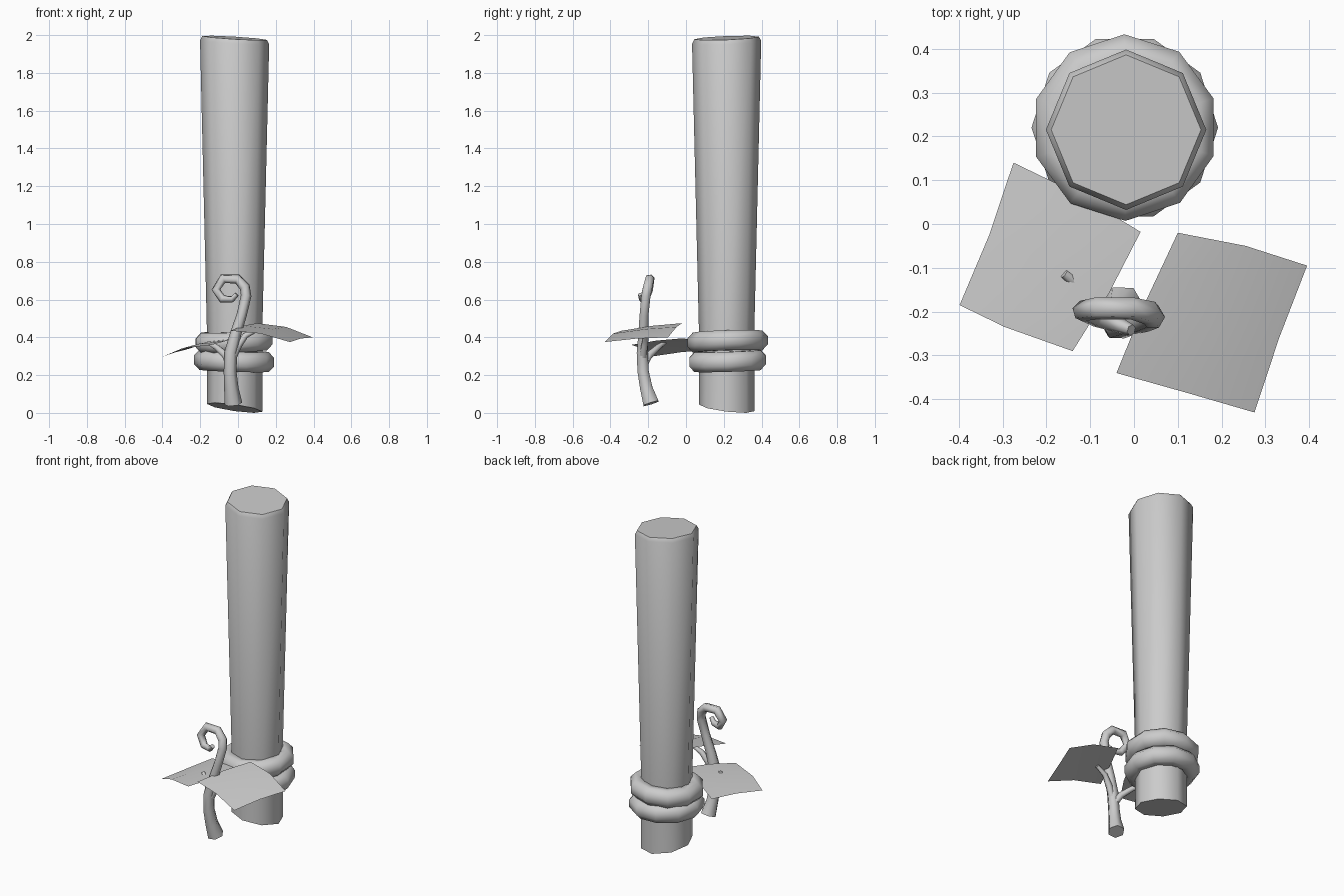
import bpy, bmesh, math
from mathutils import Vector

if "Cube" in bpy.data.objects:
    bpy.data.objects.remove(bpy.data.objects["Cube"])

CX, CY = -0.018, 0.215


def finish(name, bm, angle=50):
    me = bpy.data.meshes.new(name)
    bm.to_mesh(me)
    bm.free()
    ob = bpy.data.objects.new(name, me)
    bpy.context.collection.objects.link(ob)
    bpy.ops.object.select_all(action='DESELECT')
    ob.select_set(True)
    bpy.context.view_layer.objects.active = ob
    bpy.ops.object.shade_smooth_by_angle(angle=math.radians(angle))
    return ob


def skin(name, rings, closed=False, angle=50):
    """Bridge equal-length rings of points; cap the ends unless closed."""
    bm = bmesh.new()
    vs = [[bm.verts.new(p) for p in r] for r in rings]
    n, m = len(vs[0]), len(vs)
    for i in range(m if closed else m - 1):
        a, b = vs[i], vs[(i + 1) % m]
        for j in range(n):
            k = (j + 1) % n
            bm.faces.new((a[j], a[k], b[k], b[j]))
    if not closed:
        bm.faces.new(vs[0][::-1])
        bm.faces.new(vs[-1])
    bmesh.ops.recalc_face_normals(bm, faces=bm.faces)
    return finish(name, bm, angle)


def tube(name, pts, sides=6):
    """Tapered tube along (x, y, z, radius) points."""
    P = [Vector(p[:3]) for p in pts]
    rings, u = [], Vector((1, 0, 0))
    for i, c in enumerate(P):
        t = (P[min(i + 1, len(P) - 1)] - P[max(i - 1, 0)]).normalized()
        u = (u - t * u.dot(t)).normalized()
        w = t.cross(u)
        rings.append([c + pts[i][3] * (u * math.cos(a) + w * math.sin(a))
                      for a in (2 * math.pi * j / sides for j in range(sides))])
    return skin(name, rings, angle=65)


# Octagonal post with slanted ends: (z, radius, slope x, slope y)
post = []
for z, r, sx, sy in ((0.027, 0.147, -0.14, -0.12), (0.45, 0.147, 0, 0),
                     (1.962, 0.183, -0.06, 0.04), (1.985, 0.171, -0.06, 0.04)):
    ring = []
    for j in range(8):
        a = j * math.pi / 4
        dx, dy = r * math.cos(a), r * math.sin(a)
        ring.append((CX + dx, CY + dy, z + sx * dx + sy * dy))
    post.append(ring)
skin("post", post)

# Rope coils
for name, z, turn, tx in (("rope_lower", 0.275, 0.0, -0.03), ("rope_upper", 0.378, 0.32, 0.04)):
    rings = []
    for i in range(10):
        a = turn + i * math.pi / 5
        ring = []
        for j in range(8):
            b = j * math.pi / 4 + math.pi / 8
            r = 0.163 + 0.054 * math.cos(b)
            x, y = r * math.cos(a), r * math.sin(a)
            ring.append((CX - 0.003 + x, CY + 0.005 + y, z + 0.057 * math.sin(b) + tx * x + 0.03 * y))
        rings.append(ring)
    skin(name, rings, closed=True, angle=65)

# Sprout stem with curled tip
tube("stem", [(-0.025, -0.185, 0.05, 0.048), (-0.035, -0.21, 0.13, 0.038),
              (-0.042, -0.227, 0.22, 0.034), (-0.038, -0.231, 0.32, 0.034),
              (-0.012, -0.226, 0.42, 0.03), (0.02, -0.222, 0.52, 0.027),
              (0.043, -0.212, 0.62, 0.028), (0.036, -0.203, 0.665, 0.028),
              (-0.003, -0.193, 0.708, 0.026), (-0.08, -0.192, 0.71, 0.026),
              (-0.117, -0.198, 0.652, 0.024), (-0.082, -0.215, 0.602, 0.022),
              (-0.03, -0.232, 0.602, 0.018), (-0.006, -0.242, 0.628, 0.013)])

# Twigs carrying the leaves
tube("left_twig", [(-0.04, -0.225, 0.25, 0.022), (-0.065, -0.195, 0.305, 0.021),
                   (-0.11, -0.15, 0.345, 0.017), (-0.16, -0.113, 0.372, 0.011)])
tube("right_twig", [(-0.035, -0.23, 0.28, 0.022), (0.0, -0.22, 0.355, 0.02),
                    (0.04, -0.21, 0.41, 0.016), (0.1, -0.205, 0.44, 0.011)])


# Leaves: bent sheets, two edges with a raised row between
def leaf(name, edge_a, edge_b, lift):
    mid = [tuple((Vector(a) + Vector(b)) / 2 + Vector(lift)) for a, b in zip(edge_a, edge_b)]
    bm = bmesh.new()
    rows = [[bm.verts.new(p) for p in row] for row in (edge_b, mid, edge_a)]
    for lo, hi in zip(rows, rows[1:]):
        for i in range(2):
            bm.faces.new((lo[i], lo[i + 1], hi[i + 1], hi[i]))
    finish(name, bm)


leaf("right_leaf", [(0.10, -0.02, 0.475), (0.255, -0.05, 0.455), (0.395, -0.095, 0.40)],
     [(-0.04, -0.34, 0.435), (0.12, -0.385, 0.42), (0.275, -0.43, 0.375)], (-0.004, 0.002, 0.006))
leaf("left_leaf", [(-0.275, 0.14, 0.335), (-0.13, 0.07, 0.38), (0.015, -0.018, 0.395)],
     [(-0.398, -0.185, 0.298), (-0.295, -0.235, 0.342), (-0.14, -0.29, 0.36)], (0.006, -0.003, 0.005))
